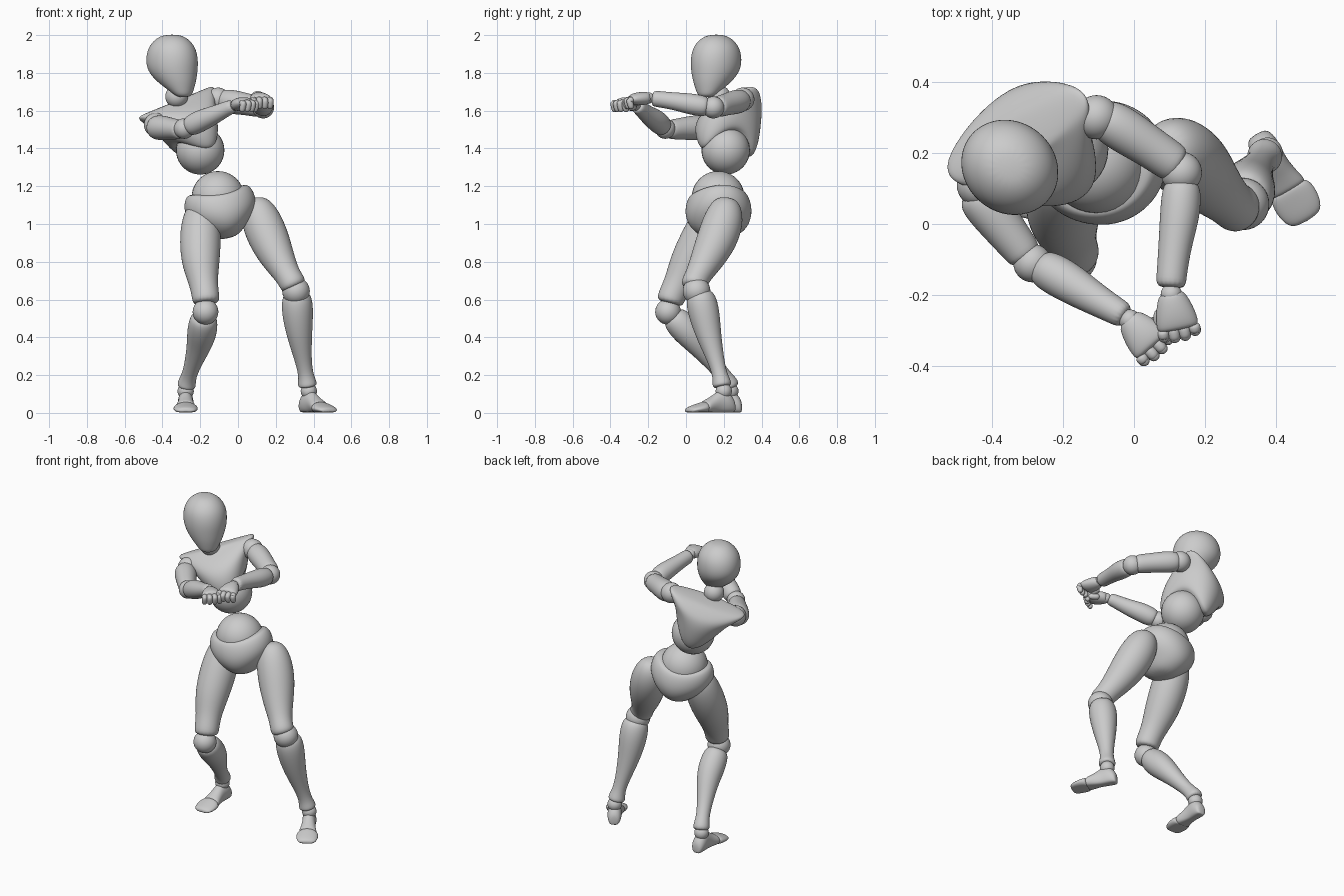
import bpy, bmesh, math
from mathutils import Vector as V

N = 16


def finish(name, bm, sub=2):
    bmesh.ops.recalc_face_normals(bm, faces=bm.faces)
    me = bpy.data.meshes.new(name)
    bm.to_mesh(me)
    bm.free()
    for p in me.polygons:
        p.use_smooth = True
    ob = bpy.data.objects.new(name, me)
    bpy.context.collection.objects.link(ob)
    if sub:
        m = ob.modifiers.new("smooth", 'SUBSURF')
        m.levels = m.render_levels = sub
    return ob


def loft(name, rings):
    """Skin closed rings of points and round them off."""
    bm = bmesh.new()
    vs = [[bm.verts.new(p) for p in r] for r in rings]
    for a, b in zip(vs, vs[1:]):
        for i in range(N):
            j = (i + 1) % N
            bm.faces.new((a[i], a[j], b[j], b[i]))
    bm.faces.new(vs[0])
    bm.faces.new(vs[-1])
    return finish(name, bm)


def ring(o, X, Y, a, b, bend=None):
    """Ellipse round o; bend adds an offset from the unit circle position."""
    pts = []
    for i in range(N):
        t = 2 * math.pi * i / N
        c, s = math.cos(t), math.sin(t)
        p = o + X * (a * c * 1.025) + Y * (b * s * 1.025)
        pts.append(p + bend(c, s) if bend else p)
    return pts


def limb(name, pts):
    """Round limb through (x, y, z, radius) stations."""
    P = [V(p[:3]) for p in pts]
    rings = []
    for i, p in enumerate(P):
        t = (P[min(i + 1, len(P) - 1)] - P[max(i - 1, 0)]).normalized()
        X = t.cross(V((0.31, 0.9, 0.3))).normalized()
        rings.append(ring(p, X, t.cross(X), pts[i][3], pts[i][3]))
    return loft(name, rings)


def ball(name, c, r):
    bm = bmesh.new()
    bmesh.ops.create_uvsphere(bm, u_segments=32, v_segments=20, radius=r)
    bmesh.ops.translate(bm, verts=bm.verts, vec=V(c))
    return finish(name, bm, 0)


# Head: egg tapering to a chin, turned to the figure's left
F, S, UP = V((0.77, -0.64, 0)), V((0.64, 0.77, 0)), V((0, 0, 1))
loft("head", [ring(V((-0.35, 0.16, z)) + F * c, S, F, w, d) for z, c, w, d in [
    (2.003, 0, .035, .04), (1.982, 0, .08, .09), (1.935, 0, .12, .13),
    (1.87, 0, .13, .145), (1.81, .005, .124, .138), (1.755, .03, .1, .108),
    (1.71, .062, .07, .066), (1.68, .08, .048, .04), (1.672, .08, .025, .02)]])
ball("neck", (-0.325, 0.175, 1.675), 0.06)

# Chest: wide at the shoulders, arched over the waist ball at both sides
W = V((-0.2, 0.21, 1.385))
X = V((0.82, 0.46, 0.34)).normalized()
Z = V((-0.37, 0, 0.93))
Z = (Z - X * Z.dot(X)).normalized()
Y = Z.cross(X)


def arch(k):
    return lambda c, s: Z * (k * c * c)


loft("chest", [ring(W + Z * z + Y * y, X, Y, a, b, arch(k)) for z, y, a, b, k in [
    (-.01, .01, .095, .125, .1), (-.005, .01, .118, .15, .1),
    (.05, .01, .138, .17, .07), (.12, .012, .158, .177, .04),
    (.18, .022, .182, .168, .03), (.23, .04, .222, .138, .03),
    (.262, .045, .242, .1, .03), (.282, .042, .215, .075, .015),
    (.295, .03, .1, .055, 0)]])
ball("waist_ball", (-0.2, 0.21, 1.39), 0.128)
ball("belly_ball", (-0.106, 0.17, 1.14), 0.14)

# Pelvis: briefs-shaped shell tapering to the crotch
PX = V((0.96, 0.21, 0.18)).normalized()
PZ = V((-0.18, 0, 0.98))
PZ = (PZ - PX * PZ.dot(PX)).normalized()
PY = PZ.cross(PX)
loft("pelvis", [ring(V((-0.09, 0.172, 1.075)) + PZ * z, PX, PY, a, b,
                     lambda c, s, k=k: PZ * (k * c * c)) for z, a, b, k in [
    (.08, .14, .13, .03), (.078, .165, .148, .03), (.05, .188, .165, .02), (.0, .193, .176, .01),
    (-.05, .165, .172, 0), (-.10, .115, .148, 0), (-.14, .075, .095, 0), (-.155, .035, .045, 0)]])

# Legs
limb("right_thigh", [(-.185, .165, 1.10, .05), (-.19, .15, 1.07, .09), (-.198, .11, .98, .107),
                     (-.2, .06, .88, .108), (-.197, .005, .78, .098), (-.182, -.045, .68, .073),
                     (-.17, -.08, .61, .073), (-.168, -.088, .575, .068)])
limb("left_thigh", [(.09, .22, 1.14, .035), (.095, .215, 1.105, .08), (.122, .2, 1.02, .108),
                    (.168, .162, .91, .108), (.215, .11, .81, .088), (.265, .063, .725, .066),
                    (.29, .043, .685, .071), (.3, .042, .66, .06)])
ball("right_knee", (-.172, -.095, .535), .068)
ball("left_knee", (.307, .056, .645), .073)
limb("right_shin", [(-.18, -.075, .52, .055), (-.182, -.05, .49, .075), (-.19, .01, .43, .08),
                    (-.205, .072, .36, .066), (-.235, .14, .27, .046), (-.26, .2, .195, .038),
                    (-.272, .23, .155, .05), (-.275, .237, .13, .046)])
limb("left_shin", [(.31, .07, .645, .055), (.312, .077, .61, .08), (.315, .095, .53, .084),
                   (.325, .12, .41, .067), (.345, .158, .28, .044), (.36, .18, .2, .038),
                   (.367, .19, .155, .052), (.37, .193, .135, .046)])


# Feet: heel and instep piece, then a separate toe piece
def foot(side, x, y, d):
    d = V(d).normalized()
    s = V((-d.y, d.x, 0))

    def section(t, w, h):
        r = ring(V((x, y, h * .5)) + d * t, s, UP, w, h * .58)
        return [V((p.x, p.y, max(p.z, .003))) for p in r]
    loft(side + "_foot", [section(*q) for q in [
        (-.062, .022, .05), (-.048, .038, .08), (-.01, .043, .115), (.03, .038, .11),
        (.075, .043, .08), (.115, .054, .062), (.125, .047, .055)]])
    loft(side + "_toes", [section(*q) for q in [
        (.115, .045, .05), (.122, .061, .056), (.16, .066, .045), (.2, .058, .033),
        (.222, .038, .022)]])
    ball(side + "_ankle", (x, y, .115), .043)


foot("right", -.277, .235, (0, -1, 0))
foot("left", .375, .2, (.5, -.85, 0))

# Arms
ball("right_shoulder", (-.435, .11, 1.525), .063)
ball("left_shoulder", (-.105, .3, 1.66), .062)
limb("right_upper_arm", [(-.45, .1, 1.515, .04), (-.437, .08, 1.512, .064), (-.4, .035, 1.508, .066),
                         (-.355, -.025, 1.505, .057), (-.315, -.075, 1.5, .052), (-.3, -.1, 1.5, .045)])
limb("left_upper_arm", [(-.1, .308, 1.655, .04), (-.075, .292, 1.652, .062), (-.02, .258, 1.645, .064),
                        (.05, .213, 1.633, .057), (.105, .175, 1.622, .057), (.13, .16, 1.62, .048)])
ball("right_elbow", (-.285, -.11, 1.505), .054)
ball("left_elbow", (.133, .145, 1.617), .058)
limb("right_forearm", [(-.27, -.115, 1.51, .04), (-.25, -.127, 1.52, .056), (-.19, -.16, 1.55, .058),
                       (-.12, -.205, 1.58, .047), (-.05, -.245, 1.615, .038), (-.02, -.262, 1.627, .036)])
limb("left_forearm", [(.135, .12, 1.62, .04), (.134, .1, 1.622, .055), (.13, .03, 1.635, .057),
                      (.115, -.06, 1.65, .046), (.105, -.15, 1.662, .042), (.103, -.182, 1.665, .042)])


# Hands: palm with curled two-part fingers and a thumb
def hand(side, wrist, d, inner):
    w, d = V(wrist), V(d).normalized()
    s = V((-d.y, d.x, 0)).normalized()
    n = d.cross(s)
    ball(side + "_wrist", w, .03)
    loft(side + "_palm", [ring(w + d * t, s, n, a, b) for t, a, b in [
        (-.008, .026, .024), (.004, .04, .033), (.05, .055, .036), (.09, .06, .03),
        (.102, .052, .02)]])
    for i in range(4):
        k = w + d * .098 + s * (i - 1.5) * .03
        reach = .024 if i in (1, 2) else .016
        a = k + d * reach - UP * .004
        b = a - UP * .034 - d * .01
        for part, p, q in (("upper", k, a), ("lower", a, b)):
            limb(f"{side}_finger_{i + 1}_{part}", [(*p.lerp(q, f), r) for f, r in
                 ((-.35, .009), (0, .0165), (.5, .017), (1, .016), (1.35, .009))])
    t = w + s * inner * .04 + d * .04 - UP * .015
    q = t + d * .05 + s * inner * .014 - UP * .008
    limb(side + "_thumb", [(*t.lerp(q, f), r) for f, r in
                           ((-.1, .01), (.1, .019), (.6, .018), (1, .016), (1.15, .009))])


hand("right", (-.012, -.27, 1.63), (.66, -.75, .12), 1)
hand("left", (.105, -.198, 1.667), (.2, -.97, -.08), -1)
